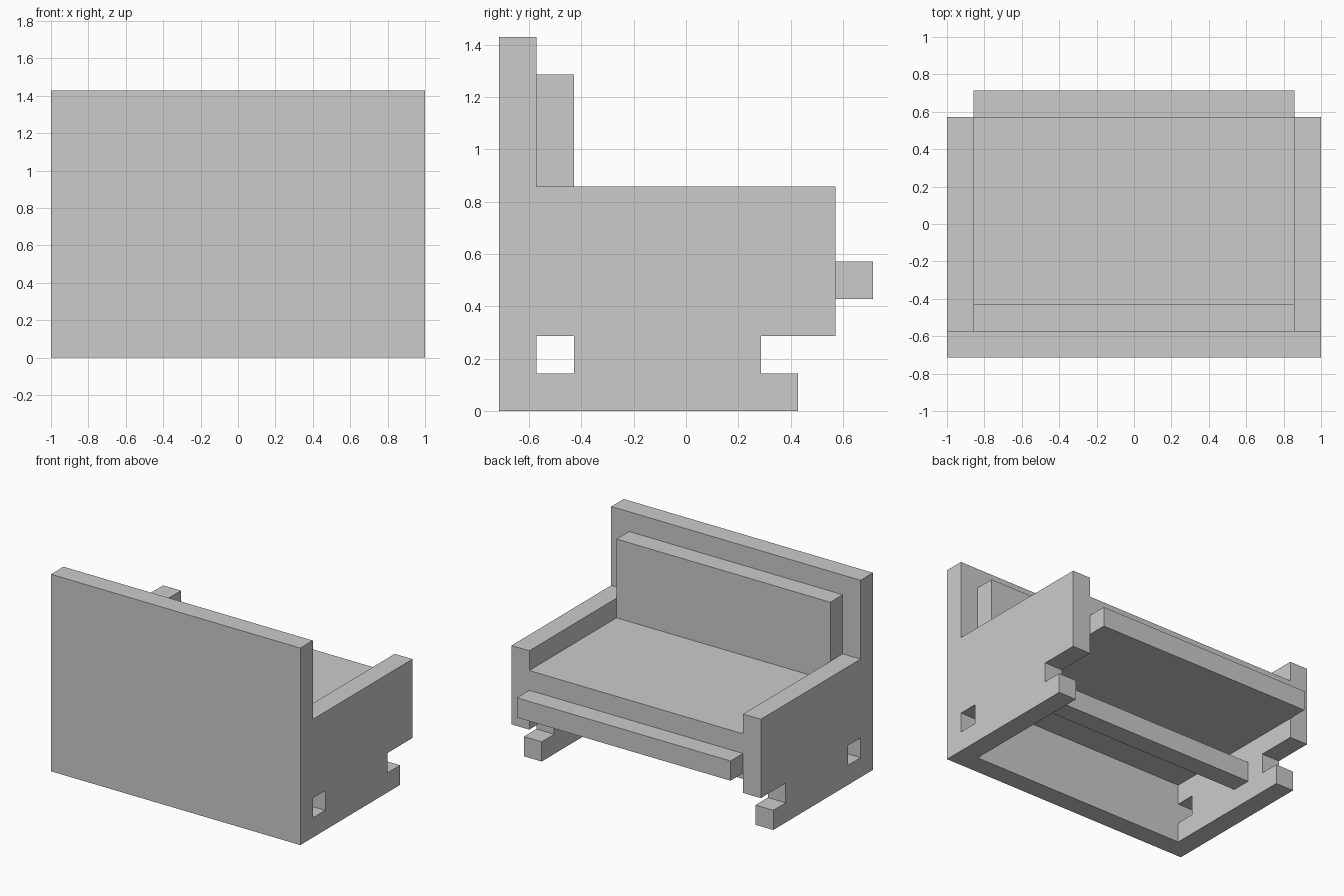
import bpy, bmesh

U = 1 / 7  # one plank thickness

cube = bpy.data.objects.get("Cube")
if cube:
    bpy.data.objects.remove(cube, do_unlink=True)

grey = bpy.data.materials.new("plain_grey")
grey.use_nodes = True
COLOUR = (0.6, 0.6, 0.6, 1)
grey.diffuse_color = COLOUR
grey.node_tree.nodes["Principled BSDF"].inputs["Base Color"].default_value = COLOUR


def finish(name, bm):
    bmesh.ops.recalc_face_normals(bm, faces=bm.faces)
    mesh = bpy.data.meshes.new(name)
    bm.to_mesh(mesh)
    bm.free()
    mesh.materials.append(grey)
    obj = bpy.data.objects.new(name, mesh)
    bpy.context.collection.objects.link(obj)
    return obj


def slab(name, profile, x0, x1):
    """Extrude a (y, z) outline from x0 to x1, all in plank units."""
    bm = bmesh.new()
    face = bm.faces.new([bm.verts.new((x0 * U, y * U, z * U)) for y, z in profile])
    ext = bmesh.ops.extrude_face_region(bm, geom=[face])
    verts = [v for v in ext["geom"] if isinstance(v, bmesh.types.BMVert)]
    bmesh.ops.translate(bm, verts=verts, vec=((x1 - x0) * U, 0, 0))
    return finish(name, bm)


def rect(y0, y1, z0, z1):
    return [(y0, z0), (y1, z0), (y1, z1), (y0, z1)]


# Back panel across the full width
slab("back_panel", rect(-5, -4, 0, 10), -7, 7)

# Side panels: notched front foot, and a square hole against the back panel
side = [(-4, 0), (3, 0), (3, 1), (2, 1), (2, 2), (4, 2), (4, 6),
        (-4, 6), (-4, 2), (-3, 2), (-3, 1), (-4, 1)]
for name, x in (("right_side_panel", -7), ("left_side_panel", 6)):
    slab(name, side, x, x + 1)

# Back cushion and seat between the side panels
slab("back_cushion", rect(-4, -3, 3, 9), -6, 6)
# Seat with its front rail, level underneath
slab("seat_and_front_rail",
     [(-3, 3), (5, 3), (5, 4), (4, 4), (4, 5), (-3, 5)], -6, 6)

# Stretcher under the seat
slab("under_stretcher", rect(0, 1, 1, 2), -6, 6)
